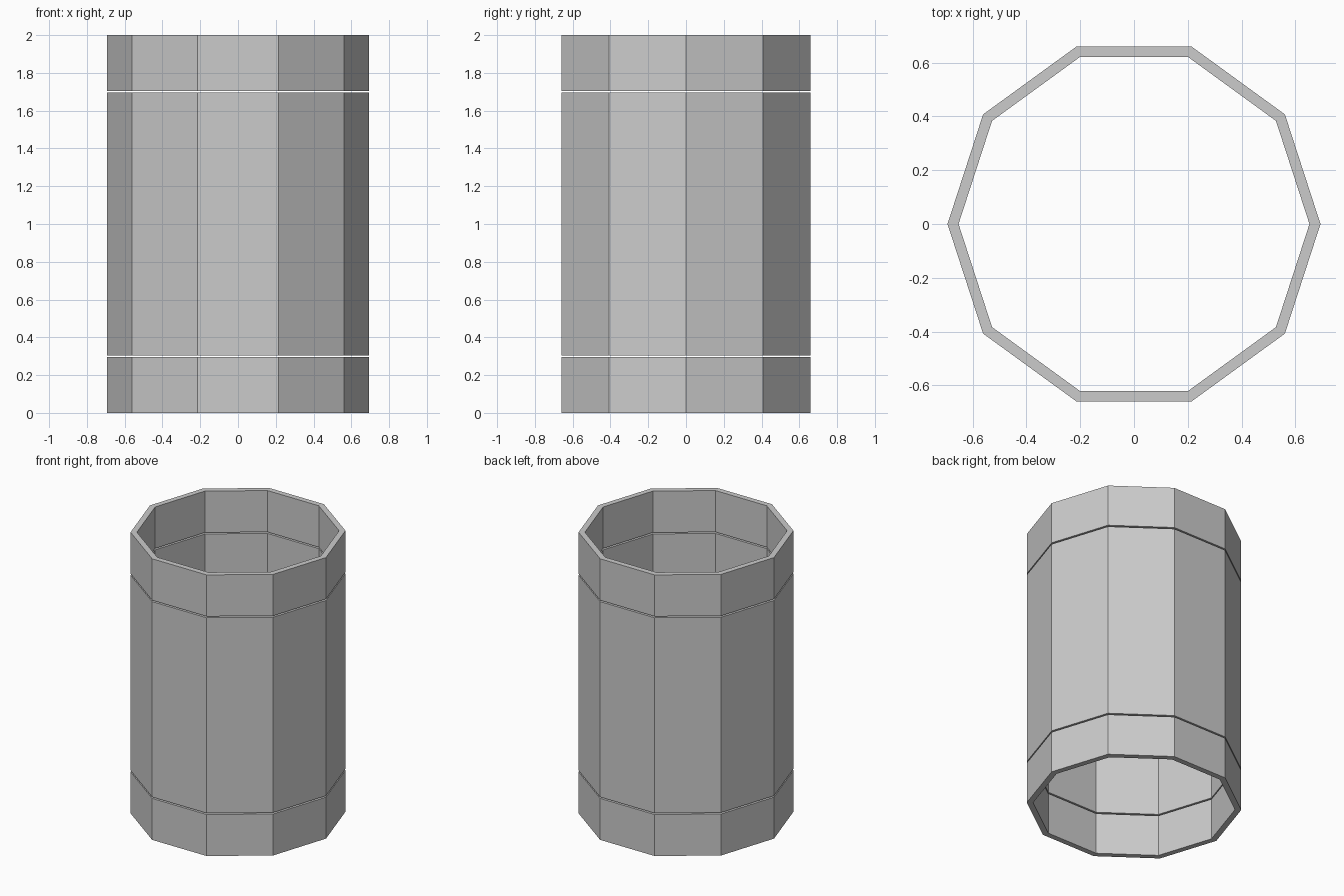
import bpy
import bmesh
from math import cos, sin, tau

cube = bpy.data.objects.get("Cube")
if cube:
    bpy.data.objects.remove(cube, do_unlink=True)

SIDES = 10
OUTER, INNER = 0.693, 0.652

grey = bpy.data.materials.new("plain grey")
grey.use_nodes = True
colour = (0.6, 0.6, 0.6, 1)
grey.diffuse_color = colour
grey.node_tree.nodes["Principled BSDF"].inputs["Base Color"].default_value = colour


def tube(name, bottom, top):
    """Hollow ten-sided ring, open at both ends."""
    bm = bmesh.new()
    profile = [(OUTER, bottom), (OUTER, top), (INNER, top), (INNER, bottom)]
    columns = []
    for i in range(SIDES):
        a = tau * i / SIDES
        columns.append([bm.verts.new((r * cos(a), r * sin(a), z)) for r, z in profile])
    for i, here in enumerate(columns):
        after = columns[(i + 1) % SIDES]
        for j in range(4):
            k = (j + 1) % 4
            bm.faces.new((here[j], after[j], after[k], here[k]))
    bmesh.ops.recalc_face_normals(bm, faces=bm.faces)
    mesh = bpy.data.meshes.new(name)
    bm.to_mesh(mesh)
    bm.free()
    mesh.materials.append(grey)
    obj = bpy.data.objects.new(name, mesh)
    bpy.context.collection.objects.link(obj)


# Three stacked sections with narrow open seams between them
tube("lower_ring", 0, 0.295)
tube("middle_tube", 0.305, 1.695)
tube("upper_ring", 1.705, 2)
